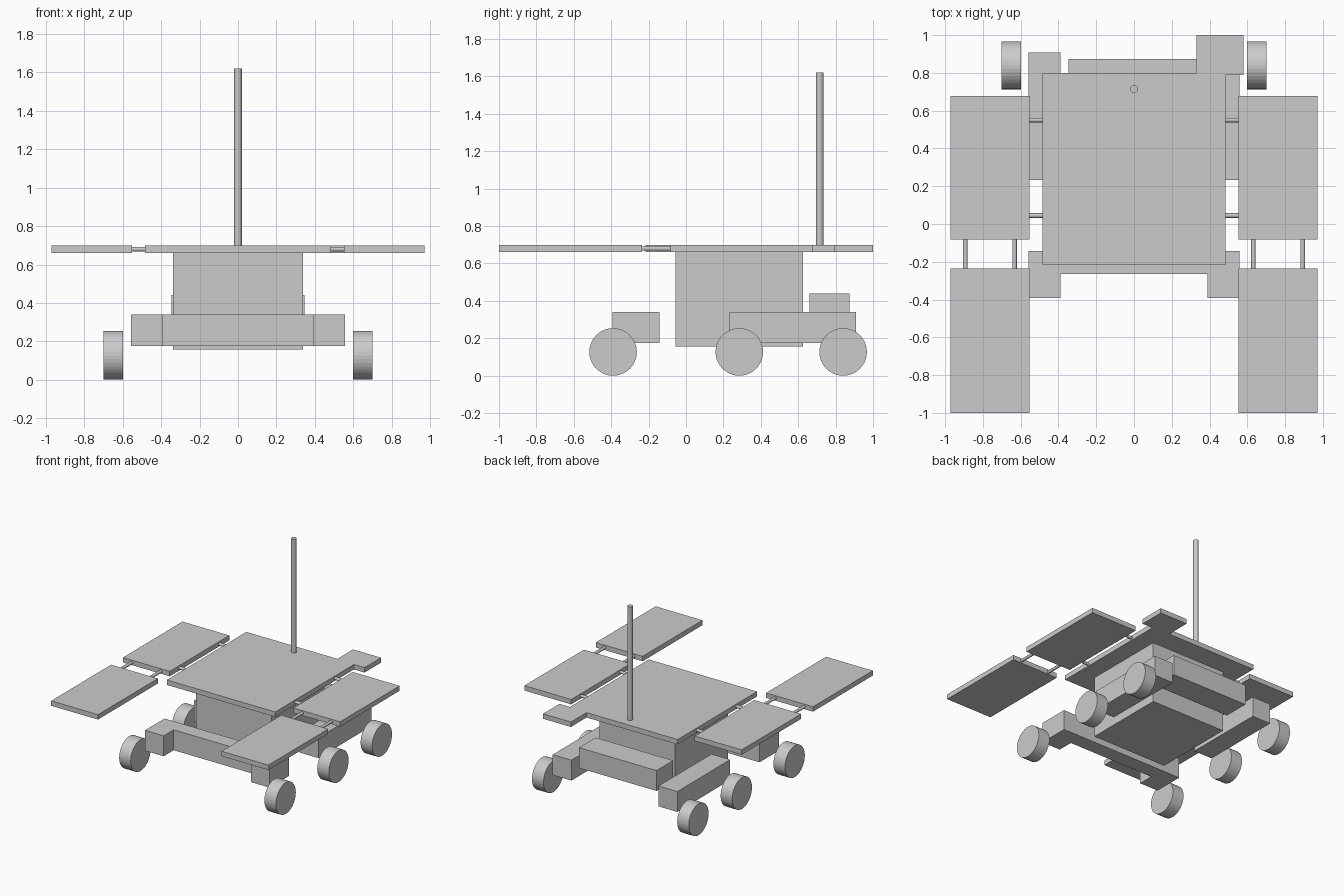
import bpy
from math import pi

if "Cube" in bpy.data.objects:
    bpy.data.objects.remove(bpy.data.objects["Cube"])


def box(name, x, y, z):
    """Axis-aligned box from (min, max) ranges."""
    bpy.ops.mesh.primitive_cube_add(size=1, location=[sum(r) / 2 for r in (x, y, z)])
    o = bpy.context.object
    o.name = name
    o.scale = [abs(r[1] - r[0]) for r in (x, y, z)]
    bpy.ops.object.transform_apply(location=False, rotation=False, scale=True)
    return o


def rod(name, axis, center, radius, length, sides=16):
    """Cylinder along the x, y or z axis."""
    rot = {'x': (0, pi / 2, 0), 'y': (pi / 2, 0, 0), 'z': (0, 0, 0)}[axis]
    bpy.ops.mesh.primitive_cylinder_add(vertices=sides, radius=radius, depth=length,
                                        location=center, rotation=rot)
    o = bpy.context.object
    o.name = name
    return o


DECK_Z = (0.66, 0.70)
ARM_Z = (0.175, 0.34)

# Central body, top deck, rear corner plate and mast
box("body", (-0.338, 0.338), (-0.055, 0.625), (0.157, 0.66))
box("deck", (-0.485, 0.485), (-0.217, 0.80), DECK_Z)
box("deck_corner_plate", (0.33, 0.58), (0.79, 1.0), DECK_Z)
rod("mast", 'z', (0, 0.715, 1.16), 0.02, 0.92, 24)

# Rear equipment box and front cross beam
box("rear_box", (-0.347, 0.347), (0.66, 0.873), (0.275, 0.44))
box("front_beam", (-0.39, 0.39), (-0.265, -0.143), ARM_Z)

for side, s in (("left", -1), ("right", 1)):
    # Suspension arms
    box("front_arm_" + side, (s * 0.39, s * 0.558), (-0.393, -0.143), ARM_Z)
    box("side_arm_" + side, (s * 0.39, s * 0.558), (0.232, 0.908), ARM_Z)
    # Wheels
    for place, y in (("front", -0.39), ("middle", 0.285), ("rear", 0.84)):
        rod(f"wheel_{place}_{side}", 'x', (s * 0.65, y, 0.127), 0.127, 0.103, 40)
    # Solar panels
    px = (s * 0.553, s * 0.972)
    box("solar_panel_rear_" + side, px, (-0.083, 0.678), DECK_Z)
    box("solar_panel_front_" + side, px, (-1.0, -0.235), DECK_Z)
    # Rods from deck to panel, and from panel to panel
    for y in (0.55, 0.045):
        rod("deck_rod_" + side, 'x', (s * 0.519, y, 0.68), 0.012, 0.07)
    for x in (0.632, 0.893):
        rod("panel_rod_" + side, 'y', (s * x, -0.159, 0.68), 0.012, 0.156)
